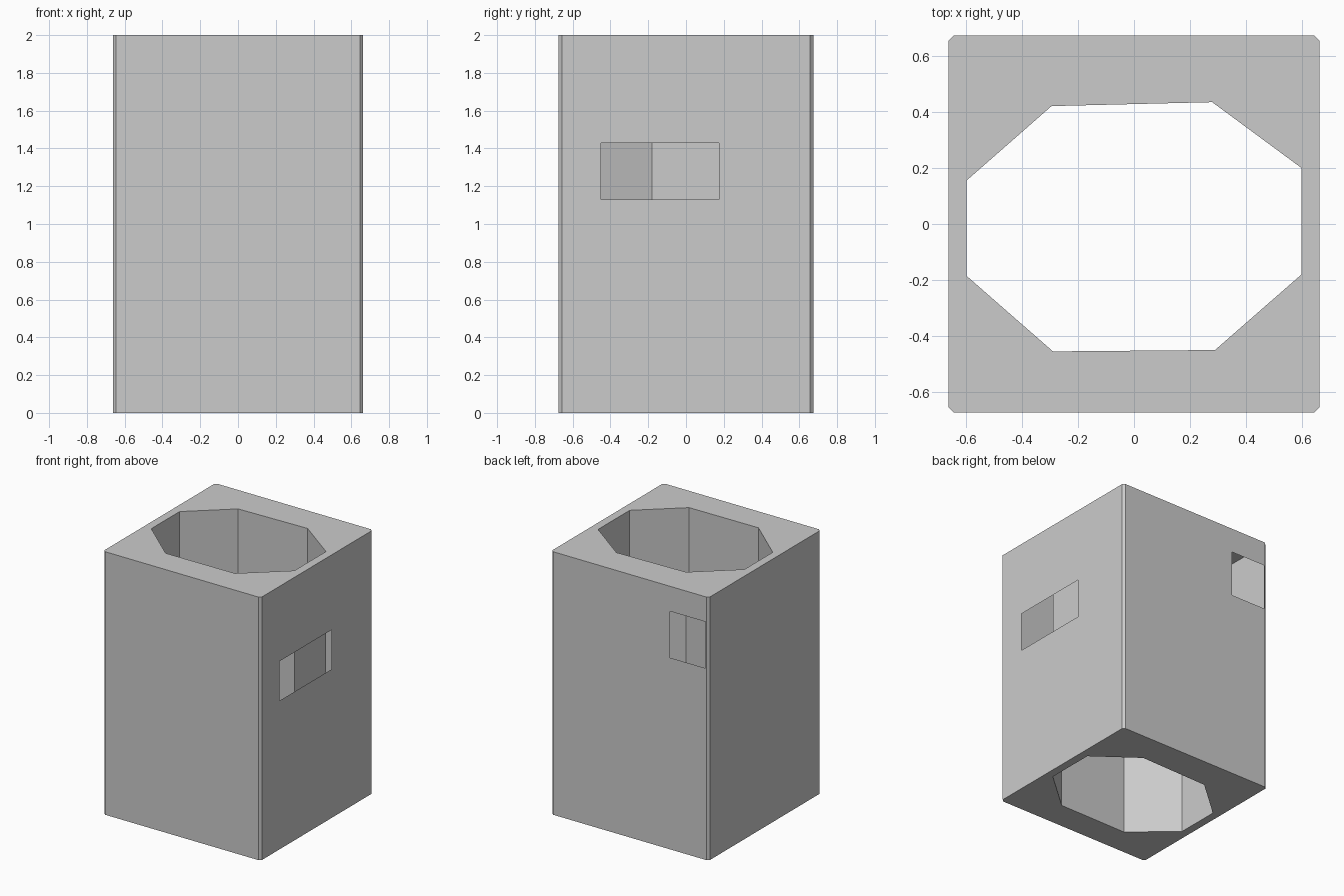
import bpy, bmesh
from mathutils import Vector

if "Cube" in bpy.data.objects:
    bpy.data.objects.remove(bpy.data.objects["Cube"])

X, Y, C, H = 0.663, 0.675, 0.018, 2.0

# Plan outlines, counter-clockwise: chamfered casing and eight-sided shaft
casing = [(X, -Y + C), (X, Y - C), (X - C, Y), (-X + C, Y),
          (-X, Y - C), (-X, -Y + C), (-X + C, -Y), (X - C, -Y)]
shaft = [(0.6, -0.18), (0.6, 0.2), (0.28, 0.436), (-0.295, 0.422),
         (-0.6, 0.155), (-0.6, -0.185), (-0.29, -0.456), (0.29, -0.451)]

bm = bmesh.new()


def ring(points, z):
    return [bm.verts.new((x, y, z)) for x, y in points]


# Hollow shell: outer walls, top rim, shaft walls and bottom rim
rings = [ring(casing, 0), ring(casing, H), ring(shaft, H), ring(shaft, 0)]
for k in range(4):
    a, b = rings[k], rings[(k + 1) % 4]
    for i in range(8):
        j = (i + 1) % 8
        bm.faces.new((a[i], a[j], b[j], b[i]))
bm.normal_update()


def cut_window(axis, wall, lo, hi, z0, z1):
    """Open a rectangle in the thin outer wall lying at axis = wall."""
    side = 1 - axis

    def panel():
        return [f for f in bm.faces
                if all(abs(v.co[axis] - wall) < 1e-4 for v in f.verts)]

    for direction, value in ((2, z0), (2, z1), (side, lo), (side, hi)):
        co, no = Vector(), Vector()
        co[direction], no[direction] = value, 1
        faces = panel()
        edges = list({e for f in faces for e in f.edges})
        verts = list({v for f in faces for v in f.verts})
        bmesh.ops.bisect_plane(bm, geom=verts + edges + faces,
                               plane_co=co, plane_no=no)
    opening = []
    for f in panel():
        c = f.calc_center_median()
        if lo < c[side] < hi and z0 < c.z < z1:
            opening.append(f)
    bmesh.ops.delete(bm, geom=opening, context='FACES_ONLY')


# Right-hand and rear windows, showing the shaft behind the wall
cut_window(0, X, -0.45, 0.175, 1.13, 1.43)
cut_window(1, Y, -0.635, -0.34, 1.457, 1.81)

mesh = bpy.data.meshes.new("hollow_block")
bm.to_mesh(mesh)
bm.free()
block = bpy.data.objects.new("hollow_block", mesh)
bpy.context.collection.objects.link(block)
